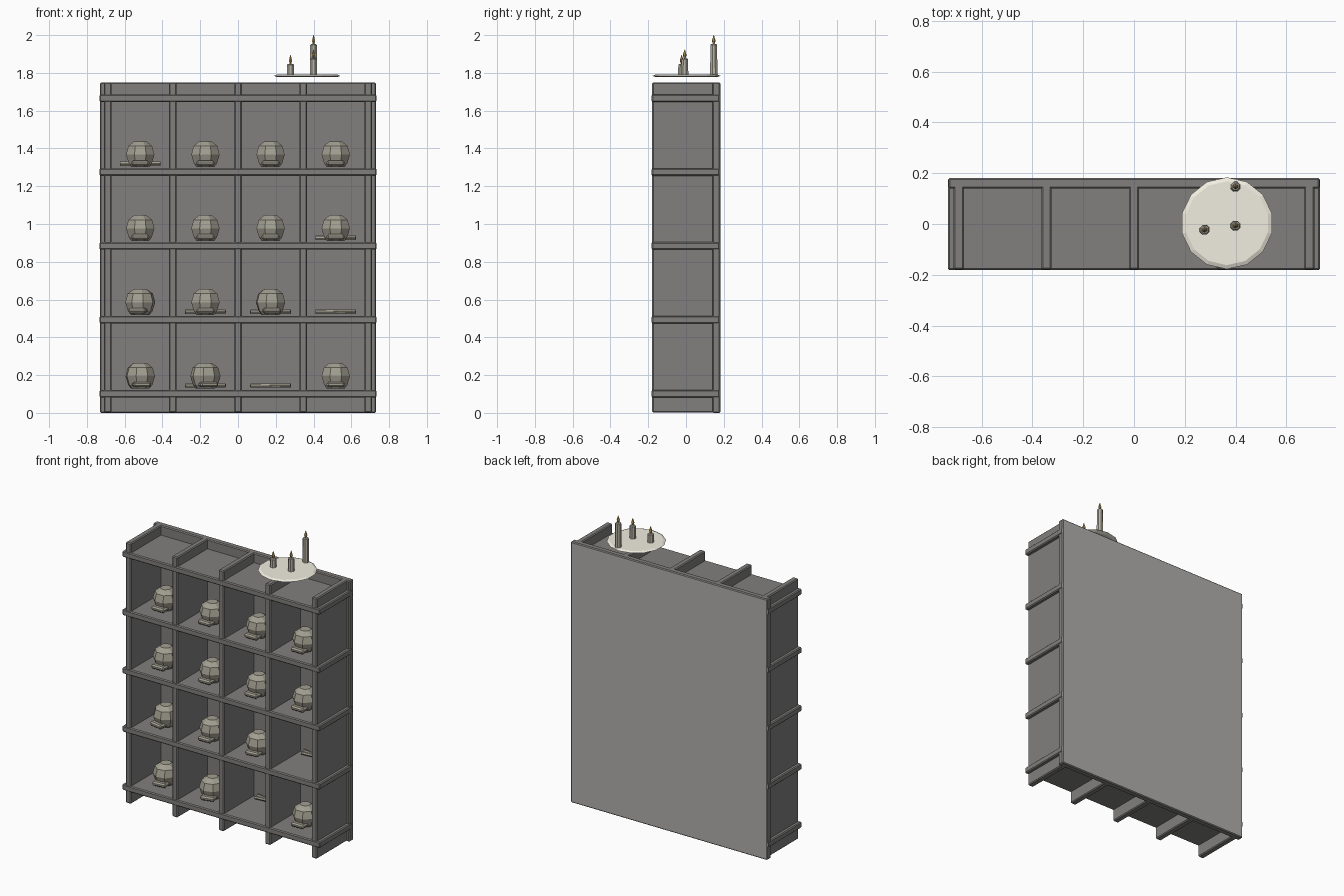
import bpy, bmesh, math
from mathutils import Matrix, Vector

if "Cube" in bpy.data.objects:
    bpy.data.objects.remove(bpy.data.objects["Cube"])


def material(name, rgb):
    m = bpy.data.materials.new(name)
    m.diffuse_color = (*rgb, 1)
    m.use_nodes = True
    m.node_tree.nodes["Principled BSDF"].inputs["Base Color"].default_value = m.diffuse_color
    return m


WOOD = material("dark_wood", (0.22, 0.215, 0.208))
BACKING = material("backing", (0.44, 0.43, 0.42))
BONE = material("bone", (0.36, 0.345, 0.28))
WAX = material("wax", (0.48, 0.455, 0.38))
CREAM = material("cream", (0.88, 0.85, 0.75))
GOLD = material("gold", (0.55, 0.36, 0.10))


def finish(name, bm, mat=None, bevel=0):
    bmesh.ops.recalc_face_normals(bm, faces=bm.faces)
    me = bpy.data.meshes.new(name)
    bm.to_mesh(me)
    bm.free()
    ob = bpy.data.objects.new(name, me)
    bpy.context.collection.objects.link(ob)
    if mat:
        me.materials.append(mat)
    if bevel:
        mod = ob.modifiers.new("edge_bevel", "BEVEL")
        mod.width, mod.segments = bevel, 1
    return ob


def box(name, x, y, z, mat=WOOD, bevel=0.006):
    """Box from (min, max) pairs."""
    bm = bmesh.new()
    size = Vector((x[1] - x[0], y[1] - y[0], z[1] - z[0]))
    mid = Vector((sum(x), sum(y), sum(z))) / 2
    bmesh.ops.create_cube(bm, size=1, matrix=Matrix.Translation(mid) @ Matrix.Diagonal((*size, 1)))
    return finish(name, bm, mat, bevel)


def lathe(name, centre, profile, sides, mat):
    """Stack of rings from (radius, z) pairs, capped at both ends."""
    bm = bmesh.new()
    rings = []
    for r, z in profile:
        rings.append([bm.verts.new((centre[0] + r * math.cos(2 * math.pi * (i + 0.5) / sides),
                                    centre[1] + r * math.sin(2 * math.pi * (i + 0.5) / sides), z))
                      for i in range(sides)])
    for a, b in zip(rings, rings[1:]):
        for i in range(sides):
            j = (i + 1) % sides
            bm.faces.new((a[i], a[j], b[j], b[i]))
    bm.faces.new(rings[0])
    bm.faces.new(rings[-1])
    return finish(name, bm, mat)


# Cabinet: back panel (paler on its rear face), uprights and shelves
panel = box("back_panel", (-0.73, 0.73), (0.14, 0.182), (0, 1.75))
panel.data.materials.append(BACKING)
for face in panel.data.polygons:
    if face.normal.y > 0.9:
        face.material_index = 1
for i in range(5):
    x = -0.69 + 0.345 * i
    box(f"upright_{i}", (x - 0.02, x + 0.02), (-0.179, 0.179), (0.002, 1.75))
for i in range(5):
    z = 0.102 + 0.391 * i
    box(f"shelf_{i}", (-0.733, 0.733), (-0.182, 0.179), (z - 0.02, z + 0.02))


# Skull: faceted cranium with a jaw block in front
def skull(name, x, floor, turn):
    place = Matrix.Translation((x, -0.025, floor)) @ Matrix.Rotation(turn, 4, 'Z')
    cranium = lathe(name + "_cranium", (0, 0),
                    [(0.05, 0.006), (0.066, 0.026), (0.081, 0.072), (0.068, 0.118), (0.035, 0.143)], 8, BONE)
    cranium.matrix_world = place
    jaw = box(name + "_jaw", (-0.048, 0.048), (-0.094, -0.015), (0.014, 0.042), BONE, 0.009)
    jaw.matrix_world = place


# Bones: a pair of slightly crossed rods lying at the back of a cubby
def bones(name, x, floor):
    for i, (turn, dz) in enumerate(((6, 0.020), (-7, 0.026))):
        bm = bmesh.new()
        bmesh.ops.create_cone(bm, cap_ends=True, segments=6, radius1=0.010, radius2=0.010, depth=0.215,
                              matrix=Matrix.Rotation(math.pi / 2, 4, 'Y'))
        rod = finish(f"{name}_rod_{i}", bm, BONE)
        rod.matrix_world = (Matrix.Translation((x, 0.10, floor + dz))
                            @ Matrix.Rotation(math.radians(turn), 4, 'Z'))


empty = {(1, 3), (0, 2)}
with_bones = {(3, 0), (2, 3), (1, 1), (1, 2), (1, 3), (0, 1), (0, 2)}
turns = {(0, 1): 0.25, (1, 0): -0.2, (0, 0): 0.12, (1, 2): 0.1}
for row in range(4):
    for col in range(4):
        x, floor = -0.5175 + 0.345 * col, 0.122 + 0.391 * row
        if (row, col) not in empty:
            skull(f"skull_{row}_{col}", x, floor, turns.get((row, col), 0))
        if (row, col) in with_bones:
            bones(f"bones_{row}_{col}", x, floor)

# Thin candle dish on top of the cabinet
lathe("candle_dish", (0.366, 0.003), [(0.16, 1.777), (0.181, 1.784), (0.165, 1.791)], 14, CREAM)

# Candles with flames
for i, (x, y, top) in enumerate(((0.278, -0.023, 1.848), (0.40, -0.007, 1.877), (0.40, 0.147, 1.953))):
    lathe(f"candle_{i}", (x, y), [(0.021, 1.786), (0.019, top - 0.005), (0.014, top)], 8, WAX)
    lathe(f"flame_{i}", (x, y), [(0.004, top - 0.002), (0.01, top + 0.017), (0.001, top + 0.047)], 6, GOLD)
